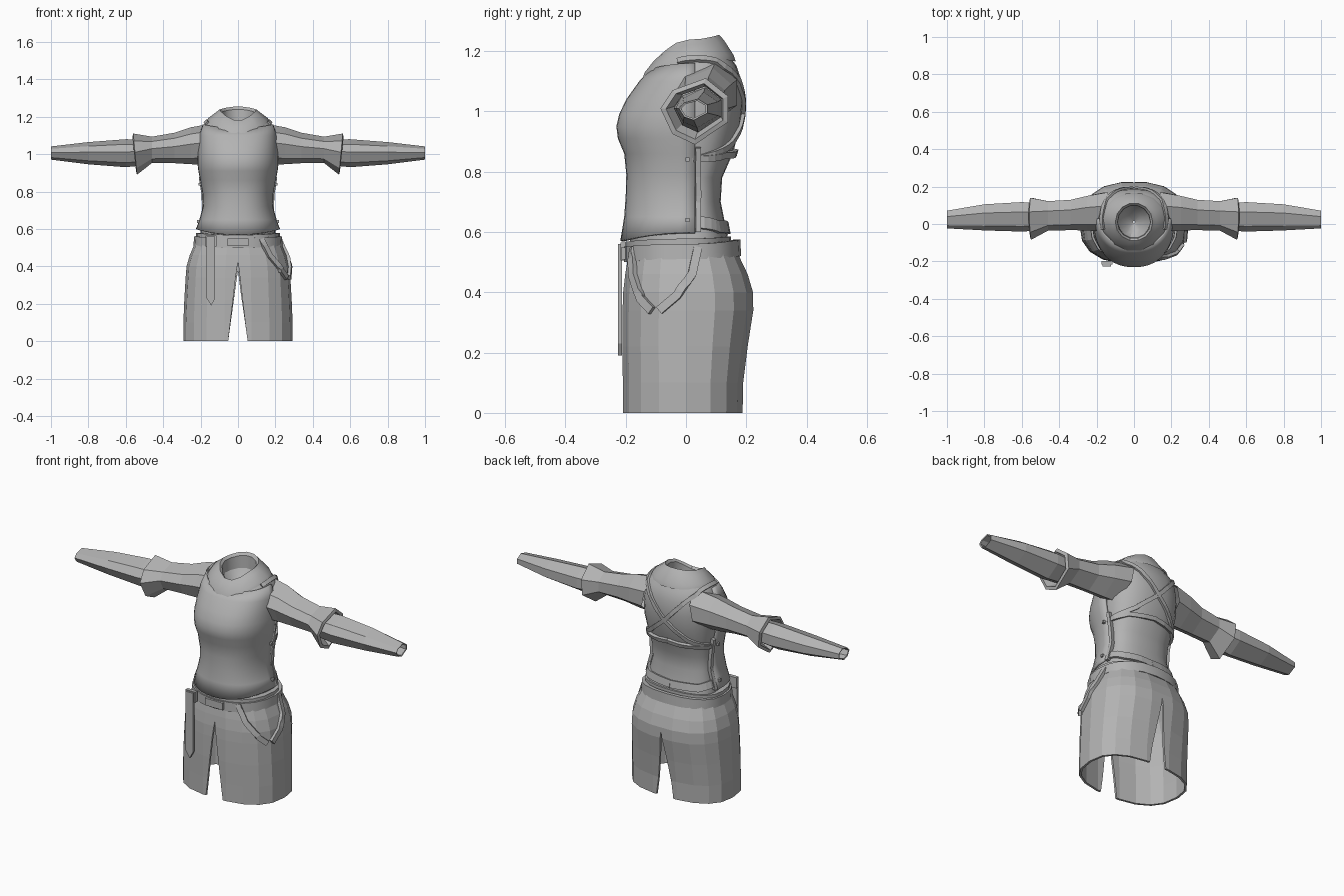
import bpy, math
from mathutils import Vector
from mathutils.bvhtree import BVHTree

if "Cube" in bpy.data.objects:
    bpy.data.objects.remove(bpy.data.objects["Cube"])

cloth = bpy.data.materials.new("grey_cloth")
cloth.diffuse_color = (0.45, 0.45, 0.45, 1)
cloth.use_nodes = True
cloth.node_tree.nodes["Principled BSDF"].inputs["Base Color"].default_value = cloth.diffuse_color


def make(name, verts, faces, smooth=None, thick=0, mirror=False):
    """Mesh object with optional smoothing angle, shell thickness and x mirror."""
    me = bpy.data.meshes.new(name)
    me.from_pydata([tuple(v) for v in verts], [], faces)
    me.materials.append(cloth)
    if smooth:
        for p in me.polygons:
            p.use_smooth = True
        me.set_sharp_from_angle(angle=math.radians(smooth))
    ob = bpy.data.objects.new(name, me)
    bpy.context.collection.objects.link(ob)
    if thick:
        m = ob.modifiers.new("shell", 'SOLIDIFY')
        m.thickness, m.offset = thick, -1
    if mirror:
        ob.modifiers.new("mirror", 'MIRROR')
    return ob


def skin(rings, closed=True):
    """Quads between successive rings of equal length."""
    n = len(rings[0])
    verts = [v for r in rings for v in r]
    faces = []
    for i in range(len(rings) - 1):
        for j in range(n if closed else n - 1):
            k = (j + 1) % n
            faces.append((i*n + j, i*n + k, (i+1)*n + k, (i+1)*n + j))
    return verts, faces


def ring(hx, yf, yb, yc, zf, zs=None, zb=None, n=24, p=2.3, a0=0, a1=2*math.pi):
    """Squarish oval: half width, front y, back y, centre y, heights at front, side, back."""
    zs = zf if zs is None else zs
    zb = zs if zb is None else zb
    out = []
    full = a1 - a0 > 6
    for j in range(n if full else n + 1):
        a = a0 + (a1 - a0) * j / n
        c, s = math.cos(a), math.sin(a)
        x = hx * math.copysign(abs(c) ** (2/p), c)
        d = abs(s) ** (2/p)
        y = yc + d * ((yb if s > 0 else yf) - yc)
        z = zs + s*s * ((zb if s > 0 else zf) - zs)
        out.append(Vector((x, y, z)))
    return out


# torso
torso_rows = [(.20, -.18, .15, .03, .53), (.20, -.19, .135, .03, .60),
              (.172, -.185, .115, .03, .70), (.175, -.185, .12, .03, .78),
              (.187, -.19, .155, .03, .86), (.202, -.215, .18, .03, .95),
              (.205, -.185, .19, .03, 1.03), (.20, -.14, .185, .03, 1.09, 1.10, 1.10),
              (.18, -.115, .168, .03, 1.12, 1.16, 1.15),
              (.145, -.10, .14, .02, 1.14, 1.195, 1.19),
              (.105, -.085, .115, .01, 1.16, 1.22, 1.24)]
body = skin([ring(*r) for r in torso_rows])
make("torso", *body, smooth=35)
body_tree = BVHTree.FromPolygons(*body)

# front vest, smooth panel from side seam to side seam
vest_rows = [(.225, -.218, .1, .03, .57, .60), (.205, -.205, .1, .03, .65),
             (.187, -.20, .1, .03, .72), (.19, -.198, .1, .03, .79),
             (.202, -.205, .1, .03, .86), (.212, -.226, .1, .03, .91),
             (.217, -.231, .1, .03, .95), (.217, -.222, .1, .03, .99),
             (.213, -.198, .1, .03, 1.04), (.208, -.155, .1, .03, 1.10),
             (.188, -.12, .1, .03, 1.14, 1.16)]
make("vest_front", *skin([ring(*r, n=20, a0=math.pi) for r in vest_rows], False),
     smooth=40, thick=.012)

# cowl collar with folded rim and inner lining
collar_rows = [(.168, -.150, .168, .03, 1.10, 1.178, 1.165),
               (.160, -.142, .162, .03, 1.125, 1.192, 1.185),
               (.120, -.110, .130, .02, 1.165, 1.222, 1.235),
               (.100, -.090, .113, .01, 1.18, 1.238, 1.255),
               (.088, -.078, .100, .01, 1.17, 1.225, 1.24),
               (.085, -.075, .098, .01, 1.12, 1.16, 1.17),
               (.05, -.04, .06, .01, 1.09, 1.11, 1.11),
               (.005, .005, .015, .01, 1.08)]
make("collar", *skin([ring(*r, n=14, p=2.0) for r in collar_rows]), smooth=30)

# skirt
skirt_rows = [(.292, -.212, .19, 0, 0), (.292, -.212, .192, 0, .10),
              (.287, -.214, .207, 0, .22), (.28, -.213, .226, 0, .34),
              (.275, -.211, .225, 0, .40), (.258, -.204, .207, 0, .46),
              (.232, -.194, .178, 0, .52), (.222, -.188, .17, 0, .55)]
skirt_skin = skin([ring(*r, n=18, p=2.5) for r in skirt_rows])
skirt = make("skirt", *skirt_skin, thick=.012)
skirt_tree = BVHTree.FromPolygons(*skirt_skin)

# wedge that opens the front and back slits
wedge = [(-.055, -.4, -.02), (.055, -.4, -.02), (0, -.4, .45),
         (-.055, .4, -.02), (.055, .4, -.02), (0, .4, .36)]
cutter = make("slit_cutter", wedge, [(0, 1, 2), (3, 5, 4), (0, 3, 4, 1),
                                     (1, 4, 5, 2), (2, 5, 3, 0)])
cutter.hide_render = True
cutter.hide_viewport = True
cut = skirt.modifiers.new("slits", 'BOOLEAN')
cut.operation, cut.object, cut.solver = 'DIFFERENCE', cutter, 'EXACT'

# sleeves: seven-sided section swept along x
section = [(-.075, -.075), (0, -.11), (.11, -.035), (.11, .05),
           (.035, .11), (-.075, .07), (-.115, .01)]


def tube(name, rows):
    rings = [[Vector((x + lean * v, yc + sy * u, zc + sz * v)) for u, v in section]
             for x, yc, zc, sy, sz, lean in rows]
    make(name, *skin(rings), mirror=True)


tube("upper_sleeve", [(.15, .065, 1.055, .95, 1.0, -.2), (.25, .06, 1.045, .82, .9, 0),
                      (.34, .05, 1.033, .72, .74, 0), (.46, .045, 1.023, .70, .64, 0),
                      (.55, .03, 1.0, 1, 1, .09), (.555, .03, 1.0, .84, .84, .09),
                      (.50, .04, 1.01, .68, .66, 0)])
tube("forearm_sleeve", [(.49, .04, 1.01, .64, .62, 0), (.60, .04, 1.005, .70, .68, 0),
                        (.80, .037, 1.005, .62, .54, 0), (1.0, .025, 1.006, .42, .32, 0),
                        (.998, .025, 1.006, .36, .26, 0), (.85, .035, 1.005, .5, .4, 0)])


def strap(name, tree, pts, width, lift=.012, mirror=False, steps=5):
    """Flat strap that hugs the cloth beneath a rough path."""
    pts = [Vector(p) for p in pts]
    path = [a.lerp(b, i/steps) for a, b in zip(pts, pts[1:]) for i in range(steps)] + [pts[-1]]
    snapped = []
    for p in path:
        loc, nor, _, _ = tree.find_nearest(p)
        snapped.append((loc, nor))
    rows = []
    for i, (loc, nor) in enumerate(snapped):
        t = snapped[min(i+1, len(path)-1)][0] - snapped[max(i-1, 0)][0]
        side = nor.cross(t).normalized() * width / 2
        c = loc + nor * lift
        d = loc - nor * .004
        rows.append([c + side, c - side, d - side, d + side])
    verts, faces = skin(rows)
    k = len(verts)
    faces += [(3, 2, 1, 0), (k-4, k-3, k-2, k-1)]
    return make(name, verts, faces, mirror=mirror)


# crossed back straps, lower band, waist band
strap("back_cross_strap", body_tree,
      [(.17, -.03, 1.17), (.165, .08, 1.17), (.10, .17, 1.10), (0, .20, .99),
       (-.12, .17, .89), (-.20, .04, .84)], .022, mirror=True)
strap("back_band", body_tree, [(.21, .02, .84), (.15, .14, .85), (0, .18, .86)],
      .022, .015, mirror=True)
strap("waist_band", body_tree, [(.21, .02, .635), (.16, .12, .62), (0, .15, .615)],
      .04, .012, mirror=True)
strap("side_seam_trim", body_tree, [(.21, .04, .60), (.18, .04, .72), (.20, .04, .88)],
      .018, .02, mirror=True)

# belt
belt_rows = [(.225, -.19, .17, 0, .50, .51, .52), (.238, -.206, .183, 0, .50, .51, .52),
             (.235, -.206, .18, 0, .552, .56, .575), (.215, -.18, .16, 0, .552, .56, .575)]
make("belt", *skin([ring(*r, n=20) for r in belt_rows]), smooth=30)
upper_rows = [(.225, -.20, .15, 0, .545, .555, .56), (.225, -.20, .15, 0, .568, .578, .585),
              (.19, -.17, .12, 0, .568, .578, .585)]
make("upper_belt", *skin([ring(*r, n=20) for r in upper_rows]), smooth=30)


def box(name, c, s, mirror=False):
    v = [Vector((c[0] + i*s[0]/2, c[1] + j*s[1]/2, c[2] + k*s[2]/2))
         for i in (-1, 1) for j in (-1, 1) for k in (-1, 1)]
    f = [(0, 1, 3, 2), (4, 6, 7, 5), (0, 4, 5, 1), (2, 3, 7, 6), (0, 2, 6, 4), (1, 5, 7, 3)]
    make(name, v, f, mirror=mirror)


box("belt_buckle", (.0, -.208, .528), (.11, .014, .04))
box("belt_loop", (-.145, -.207, .535), (.06, .02, .06))
for z, x in ((.84, .203), (.64, .212)):
    box("side_button", (x, .005, z), (.015, .014, .014), mirror=True)

# hanging belt end with a pointed tip
tail = [(-.168, .56), (-.168, .23), (-.143, .19), (-.122, .23), (-.122, .56)]
tv = [(x, y, z) for y in (-.226, -.212) for x, z in tail]
make("belt_tail", tv, [(0, 1, 2, 3, 4), (9, 8, 7, 6, 5)] +
     [(i, i + 5, (i+1) % 5 + 5, (i+1) % 5) for i in range(5)])

# hip straps on the right side
strap("hip_strap_front", skirt_tree,
      [(.13, -.19, .55), (.18, -.19, .46), (.24, -.17, .39), (.27, -.12, .34)], .028, .016)
strap("hip_strap_back", skirt_tree,
      [(.23, .04, .55), (.26, .02, .46), (.28, -.03, .39), (.28, -.09, .34)], .028, .016)
